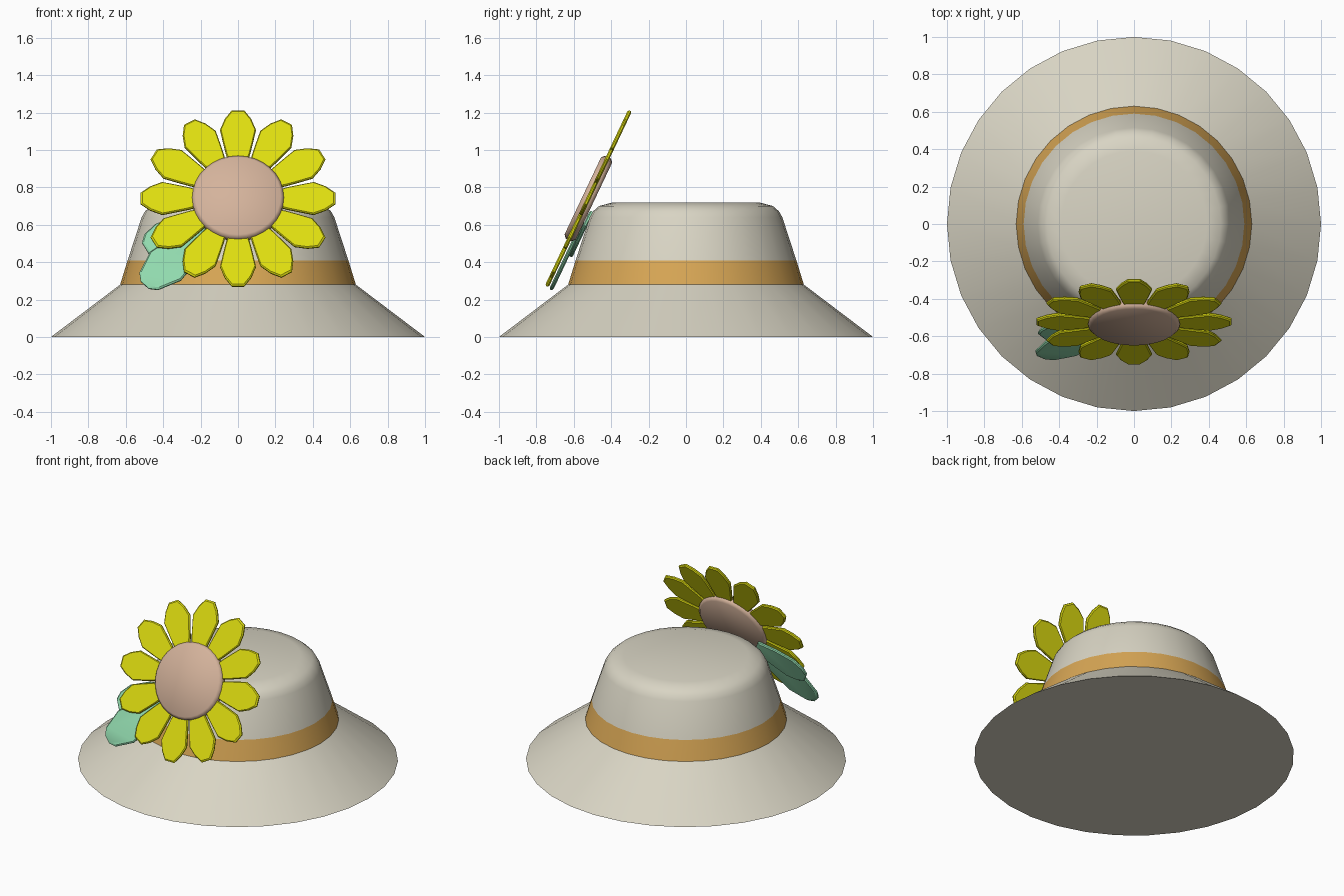
import bpy, bmesh, math
from mathutils import Matrix, Vector

if "Cube" in bpy.data.objects:
    bpy.data.objects.remove(bpy.data.objects["Cube"])

SEGMENTS = 32
TILT = math.atan2(0.445, 0.94)
# Flower frame: local x = right, local y = up the flower, local z = out of its face
FLOWER = Matrix.Translation((0, -0.522, 0.74)) @ Matrix.Rotation(math.pi / 2 - TILT, 4, 'X')


def material(name, color):
    m = bpy.data.materials.new(name)
    m.diffuse_color = (*color, 1)
    m.use_nodes = True
    m.node_tree.nodes["Principled BSDF"].inputs["Base Color"].default_value = m.diffuse_color
    return m


straw = material("straw", (0.69, 0.66, 0.55))
ribbon = material("ribbon_orange", (0.68, 0.38, 0.09))
yellow = material("petal_yellow", (0.74, 0.73, 0.005))
tan = material("seed_tan", (0.66, 0.45, 0.33))
green = material("leaf_green", (0.29, 0.71, 0.43))


def finish(bm, name, mats, angle):
    bmesh.ops.recalc_face_normals(bm, faces=bm.faces)
    me = bpy.data.meshes.new(name)
    bm.to_mesh(me)
    bm.free()
    ob = bpy.data.objects.new(name, me)
    bpy.context.collection.objects.link(ob)
    for m in mats:
        me.materials.append(m)
    bpy.ops.object.select_all(action='DESELECT')
    ob.select_set(True)
    bpy.context.view_layer.objects.active = ob
    bpy.ops.object.shade_smooth_by_angle(angle=math.radians(angle))
    return ob


def lathe(profile, cap_start=False, cap_end=False):
    """Revolve (radius, height) points around z."""
    bm = bmesh.new()
    rings = []
    for r, z in profile:
        rings.append([bm.verts.new((r * math.cos(a), r * math.sin(a), z))
                      for a in (2 * math.pi * i / SEGMENTS for i in range(SEGMENTS))])
    for a, b in zip(rings, rings[1:]):
        for i in range(SEGMENTS):
            j = (i + 1) % SEGMENTS
            bm.faces.new((a[i], a[j], b[j], b[i]))
    if cap_start:
        bm.faces.new(rings[0][::-1])
    if cap_end:
        bm.faces.new(rings[-1])
    return bm


def blade(half, angle, depth, thick, edge):
    """Symmetric flat blade with chamfered rims; half = (radius, half width) points."""
    bm = bmesh.new()
    outline = [(r, -w) for r, w in half] + [(r, w) for r, w in reversed(half)]
    cx = sum(p[0] for p in outline) / len(outline)
    turn = Matrix.Rotation(angle, 4, 'Z')
    h = thick / 2
    k = 1 - edge / 0.1
    rings = []
    for s, z in ((k, -h), (1, -h * 0.4), (1, h * 0.4), (k, h)):
        rings.append([bm.verts.new(FLOWER @ (turn @ Vector((cx + (x - cx) * s, y * s, z + depth))))
                      for x, y in outline])
    n = len(outline)
    for a, b in zip(rings, rings[1:]):
        for i in range(n):
            j = (i + 1) % n
            bm.faces.new((a[i], a[j], b[j], b[i]))
    bm.faces.new(rings[0][::-1])
    bm.faces.new(rings[-1])
    return bm


# Brim, closed flat underneath
finish(lathe([(1.0, 0), (0.63, 0.28)], cap_start=True), "brim", [straw], 30)

# Crown with the ribbon as its lowest band
bm = lathe([(0.63, 0.28), (0.59, 0.41), (0.515, 0.64), (0.497, 0.672),
            (0.465, 0.70), (0.39, 0.72)], cap_end=True)
for f in bm.faces:
    f.material_index = 1 if f.calc_center_median().z < 0.41 else 0
finish(bm, "crown", [straw, ribbon], 40)

# Flower centre
bm = lathe([(0.228, -0.033), (0.245, -0.018), (0.245, 0.018), (0.228, 0.033)], True, True)
bm.transform(FLOWER)
finish(bm, "flower_centre", [tan], 50)

# Twelve petals
petal = [(0.20, 0.045), (0.26, 0.064), (0.33, 0.08), (0.405, 0.096), (0.47, 0.07), (0.52, 0.033)]
for i in range(12):
    finish(blade(petal, i * math.pi / 6, 0, 0.022, 0.006), f"petal_{i + 1}", [yellow], 30)

# Two leaves tucked behind the petals
large = [(0.22, 0.05), (0.35, 0.09), (0.55, 0.117), (0.675, 0.07), (0.705, 0.03)]
small = [(0.20, 0.05), (0.32, 0.085), (0.45, 0.10), (0.53, 0.075), (0.565, 0.04)]
finish(blade(large, math.radians(-135), -0.028, 0.022, 0.006), "large_leaf", [green], 30)
finish(blade(small, math.radians(-151), -0.046, 0.022, 0.006), "small_leaf", [green], 30)
